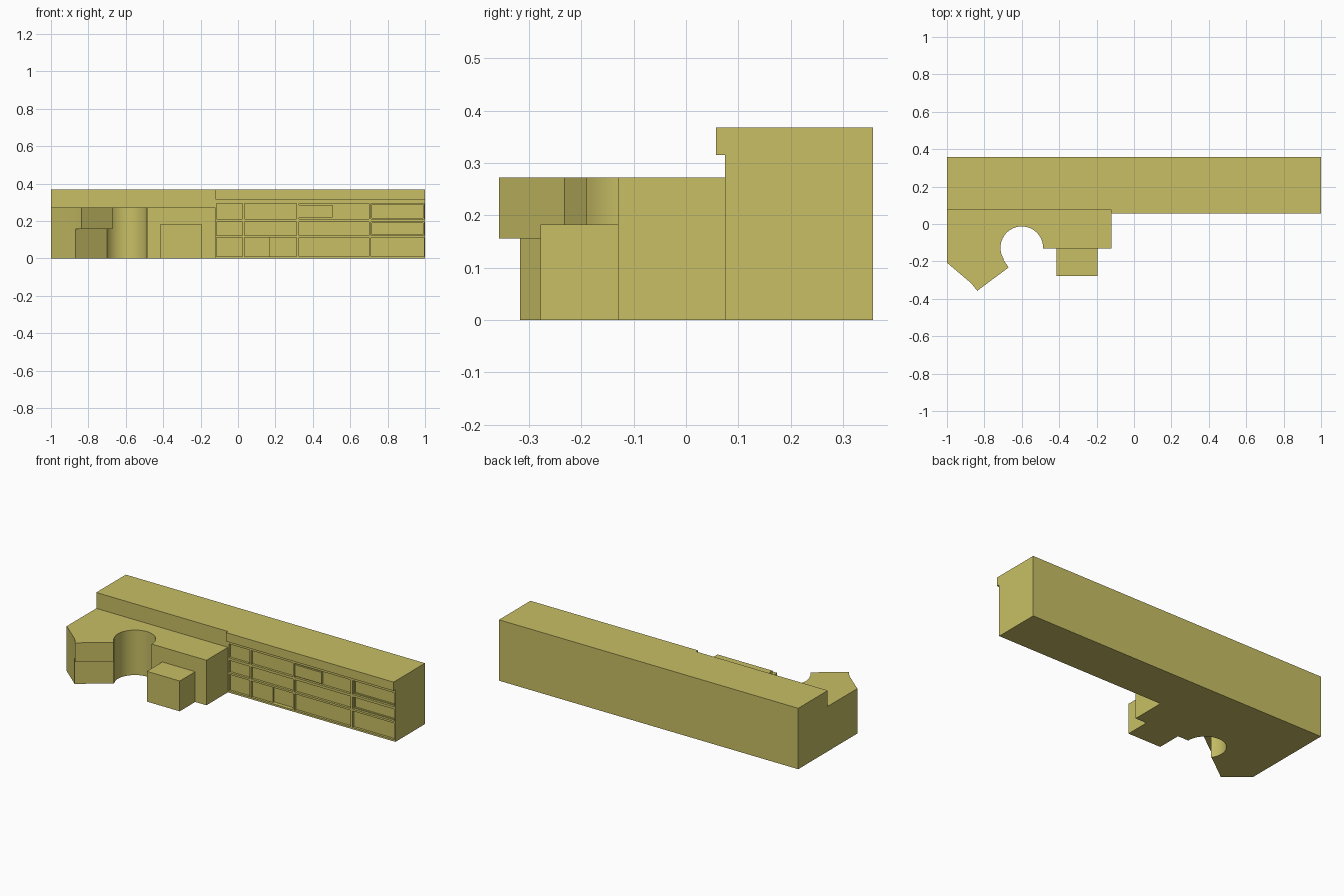
import bpy, bmesh, math

if "Cube" in bpy.data.objects:
    bpy.data.objects.remove(bpy.data.objects["Cube"])

mat = bpy.data.materials.new("ochre")
mat.diffuse_color = (0.58, 0.52, 0.13, 1)
mat.use_nodes = True
mat.node_tree.nodes["Principled BSDF"].inputs["Base Color"].default_value = mat.diffuse_color


def prism(name, outline, z0, z1):
    """Extrude a plan outline from z0 to z1."""
    bm = bmesh.new()
    face = bm.faces.new([bm.verts.new((x, y, z0)) for x, y in outline])
    top = bmesh.ops.extrude_face_region(bm, geom=[face])["geom"]
    bmesh.ops.translate(bm, vec=(0, 0, z1 - z0),
                        verts=[v for v in top if isinstance(v, bmesh.types.BMVert)])
    bmesh.ops.recalc_face_normals(bm, faces=bm.faces)
    mesh = bpy.data.meshes.new(name)
    bm.to_mesh(mesh)
    bm.free()
    obj = bpy.data.objects.new(name, mesh)
    obj.data.materials.append(mat)
    bpy.context.collection.objects.link(obj)
    return obj


def box(name, x0, x1, y0, y1, z0, z1):
    return prism(name, [(x0, y0), (x1, y0), (x1, y1), (x0, y1)], z0, z1)


def boolean(obj, other, operation):
    """Combine two solids and remove the helper."""
    mod = obj.modifiers.new("combine", 'BOOLEAN')
    mod.operation = operation
    mod.solver = 'EXACT'
    mod.object = other
    other.hide_render = True
    bpy.context.view_layer.objects.active = obj
    bpy.ops.object.modifier_apply(modifier=mod.name)
    bpy.data.objects.remove(other)


def cut(obj, *dims):
    boolean(obj, box("cutter", *dims), 'DIFFERENCE')


# Long main block, with an eave left over the right-hand facade
FRONT = 0.075
RECESS = FRONT + 0.014
DEEP = FRONT + 0.024
main = box("main_block", -1, 1, 0.057, 0.357, 0, 0.368)
cut(main, -1.1, -0.12, -0.1, FRONT, -0.1, 0.5)
cut(main, -0.2, 1.1, -0.1, FRONT, -0.1, 0.315)

# Recessed window bays
columns = [(-0.114, 0.024), (0.036, 0.314), (0.326, 0.70), (0.712, 0.994)]
rows = [(0.011, 0.110), (0.122, 0.195), (0.210, 0.294)]
for x0, x1 in columns:
    for z0, z1 in rows:
        cut(main, x0, x1, 0.03, RECESS, z0, z1)

# Deeper doorway and inset panes
cut(main, 0.172, 0.314, 0.03, DEEP, 0.011, 0.110)
for z0, z1 in rows[1:]:
    cut(main, 0.717, 0.989, 0.03, DEEP, z0 + 0.005, z1 - 0.005)

# Small sign panel standing in the upper bay
box("window_panel", 0.326, 0.505, FRONT + 0.003, RECESS, 0.217, 0.285)

# Lower front wing with a round courtyard and an angled left end
cx, cy, r = -0.6, -0.127, 0.114
end = math.pi + math.asin(0.063 / r)
arc = [(cx + r * math.cos(end * i / 28), cy + r * math.sin(end * i / 28))
       for i in range(29)]
outline = [(-1, FRONT), (-0.12, FRONT), (-0.12, -0.13), (-0.486, -0.13)] + arc[1:]
wing = prism("front_wing", outline + [(-0.70, -0.19), (-0.87, -0.317), (-1, -0.207)], 0, 0.272)

# Overhanging upper storey on the angled end
jetty = prism("jetty", [(-0.72, -0.205), (-0.70, -0.19), (-0.67, -0.232),
                        (-0.838, -0.357), (-0.87, -0.317), (-0.86, -0.30)], 0.156, 0.272)
boolean(wing, jetty, 'UNION')
bpy.ops.object.select_all(action='DESELECT')
wing.select_set(True)
bpy.context.view_layer.objects.active = wing
bpy.ops.object.shade_smooth_by_angle(angle=math.radians(20))

# Entrance porch
box("entrance_porch", -0.415, -0.195, -0.278, -0.13, 0, 0.183)
